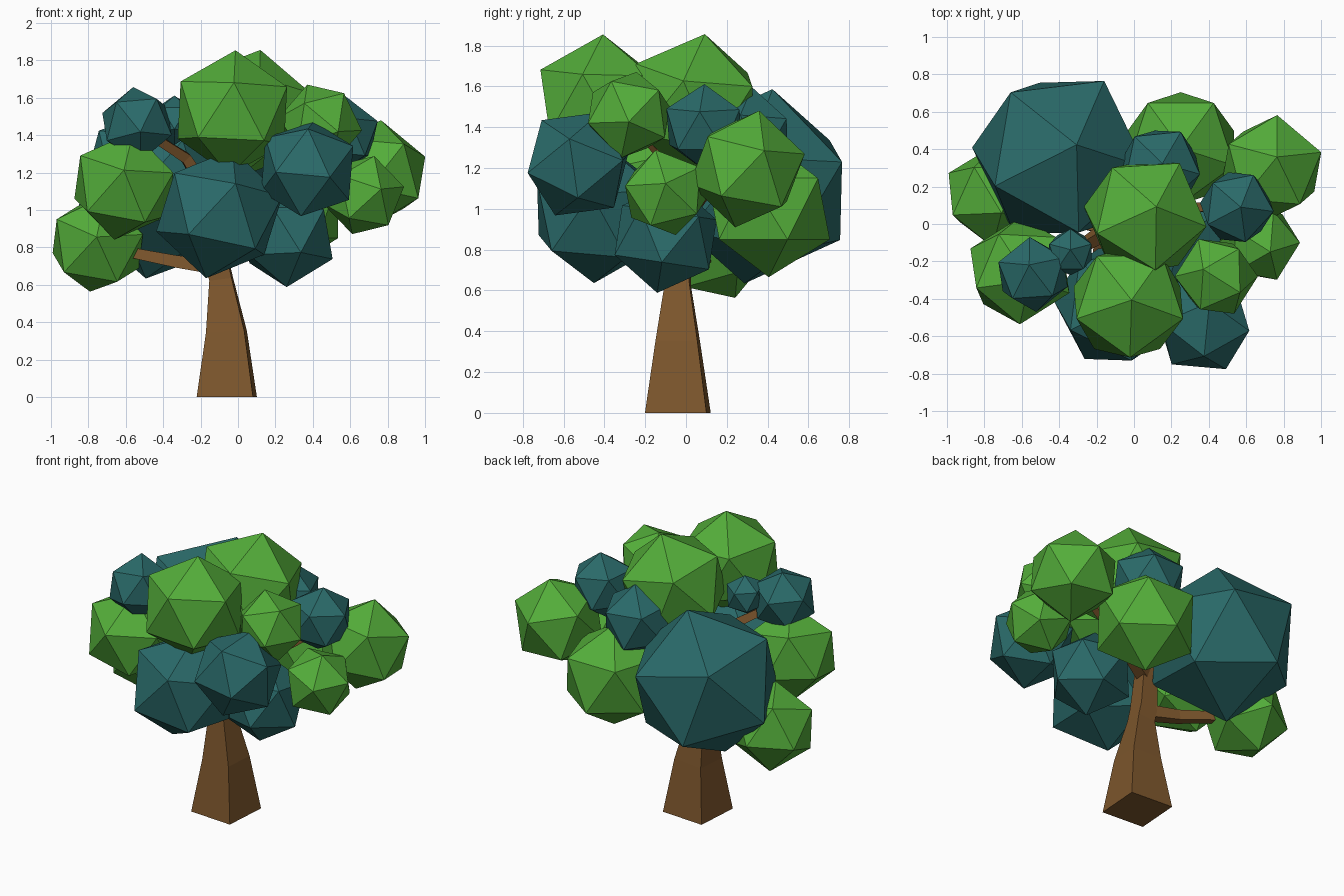
import bpy, bmesh
from math import radians, cos, sin, sqrt
from mathutils import Vector, Matrix

cube = bpy.data.objects.get("Cube")
if cube:
    bpy.data.objects.remove(cube)


def material(name, rgb):
    mat = bpy.data.materials.new(name)
    mat.use_nodes = True
    colour = (*rgb, 1)
    mat.diffuse_color = colour
    mat.node_tree.nodes["Principled BSDF"].inputs["Base Color"].default_value = colour
    return mat


GREEN = material("leaf green", (.088, .42, .042))
TEAL = material("leaf teal", (.023, .145, .143))
BROWN = material("bark brown", (.208, .095, .026))


def add_object(name, bm, mat):
    bmesh.ops.recalc_face_normals(bm, faces=bm.faces)
    mesh = bpy.data.meshes.new(name)
    bm.to_mesh(mesh)
    bm.free()
    mesh.materials.append(mat)
    obj = bpy.data.objects.new(name, mesh)
    bpy.context.collection.objects.link(obj)


def frame(axis, side):
    """Matrix with the given z axis, and its x axis leaning towards side."""
    z = axis.normalized()
    x = (side - side.dot(z) * z).normalized()
    return Matrix((x, z.cross(x), z)).transposed()


X, Y, Z = Vector((1, 0, 0)), Vector((0, 1, 0)), Vector((0, 0, 1))
FACING = {"top": (X, Y, Z), "front": (X, Z, -Y), "side": (Y, Z, X)}


def leaf_ball(name, mat, centre, radius, facing, u, v, angle):
    """Twenty-sided ball: one corner leans (u, v) off the facing axis,
    and an edge leaves that corner at the given angle."""
    right, up, out = FACING[facing]
    a = radians(angle)
    corner = right * u + up * v + out * sqrt(1 - u * u - v * v)
    target = frame(corner, right * cos(a) + up * sin(a))
    bm = bmesh.new()
    bmesh.ops.create_icosphere(bm, subdivisions=1, radius=radius)
    tip = max(bm.verts, key=lambda p: p.co.z)
    neighbour = tip.link_edges[0].other_vert(tip)
    local = frame(tip.co, neighbour.co)
    turn = (target @ local.transposed()).to_4x4()
    bm.transform(Matrix.Translation(centre) @ turn)
    add_object(name, bm, mat)


def limb(name, path, side):
    """Four-sided tapering limb through (point, width) pairs."""
    bm = bmesh.new()
    points = [Vector(p) for p, _ in path]
    rings = []
    for i, (p, width) in enumerate(path):
        along = points[min(i + 1, len(points) - 1)] - points[max(i - 1, 0)]
        if i == 0 and name == "trunk":
            along = Z
        m = frame(along, side)
        h = width / 2
        rings.append([bm.verts.new(points[i] + m @ Vector((sx * h, sy * h, 0)))
                      for sx, sy in ((-1, -1), (1, -1), (1, 1), (-1, 1))])
    for low, high in zip(rings, rings[1:]):
        for k in range(4):
            n = (k + 1) % 4
            bm.faces.new((low[k], low[n], high[n], high[k]))
    bm.faces.new(rings[0])
    bm.faces.new(rings[-1])
    add_object(name, bm, BROWN)


# Trunk and branches
trunk_side = Vector((1, -.07, 0))
limb("trunk", [((-.06, -.04, 0), .302), ((-.062, -.04, .35), .205),
               ((-.09, -.04, .63), .12), ((-.11, -.04, .72), .12),
               ((-.13, -.03, 1.1), .09)], trunk_side)
limb("low_branch", [((-.09, -.03, .69), .08), ((-.33, .02, .725), .065),
                    ((-.56, .1, .77), .055), ((-.7, .14, .82), .05)], Y)
limb("upper_left_branch", [((-.13, -.03, 1.05), .08), ((-.28, -.12, 1.28), .055),
                           ((-.5, -.25, 1.42), .045)], Y)
limb("upper_right_branch", [((-.12, -.03, .95), .08), ((.2, .08, 1.08), .06),
                            ((.52, .1, 1.3), .04)], Y)

# Foliage
leaf_ball("back_large_leaves", TEAL, (-.4, .355, 1.11), .49, "top", .19, .14, 61)
leaf_ball("low_left_leaves", GREEN, (-.75, .15, .82), .275, "top", .15, -.33, 193)
leaf_ball("left_leaves", GREEN, (-.61, -.25, 1.13), .298, "front", 0, .28, 150)
leaf_ball("upper_left_leaves", TEAL, (-.54, -.27, 1.46), .205, "top", -.1, .25, 94)
leaf_ball("tiny_leaves", TEAL, (-.34, -.15, 1.48), .133, "top", 0, .1, 90)
leaf_ball("crown_front_leaves", GREEN, (-.03, -.42, 1.52), .335, "top", .05, .04, 270)
leaf_ball("crown_leaves", GREEN, (.06, .04, 1.515), .35, "top", .17, .15, 58)
leaf_ball("front_leaves", TEAL, (-.1, -.43, .98), .352, "top", .2, .06, 280)
leaf_ball("low_middle_leaves", TEAL, (.26, -.1, .86), .275, "top", 0, .15, 180)
leaf_ball("front_right_leaves", TEAL, (.37, -.53, 1.22), .278, "top", .12, .4, 265)
leaf_ball("upper_right_leaves", GREEN, (.44, -.28, 1.46), .225, "side", 0, -.15, 115)
leaf_ball("right_upper_leaves", TEAL, (.55, .09, 1.4), .212, "top", .1, 0, 65)
leaf_ball("far_right_leaves", GREEN, (.735, .3, 1.195), .293, "top", .1, .2, 85)
leaf_ball("small_right_leaves", GREEN, (.67, -.1, 1.08), .222, "side", 0, .2, 104)
leaf_ball("back_right_leaves", GREEN, (.25, .405, 1), .335, "top", 0, 0, -90)
leaf_ball("back_upper_leaves", TEAL, (.14, .3, 1.36), .237, "top", .05, .1, 60)
